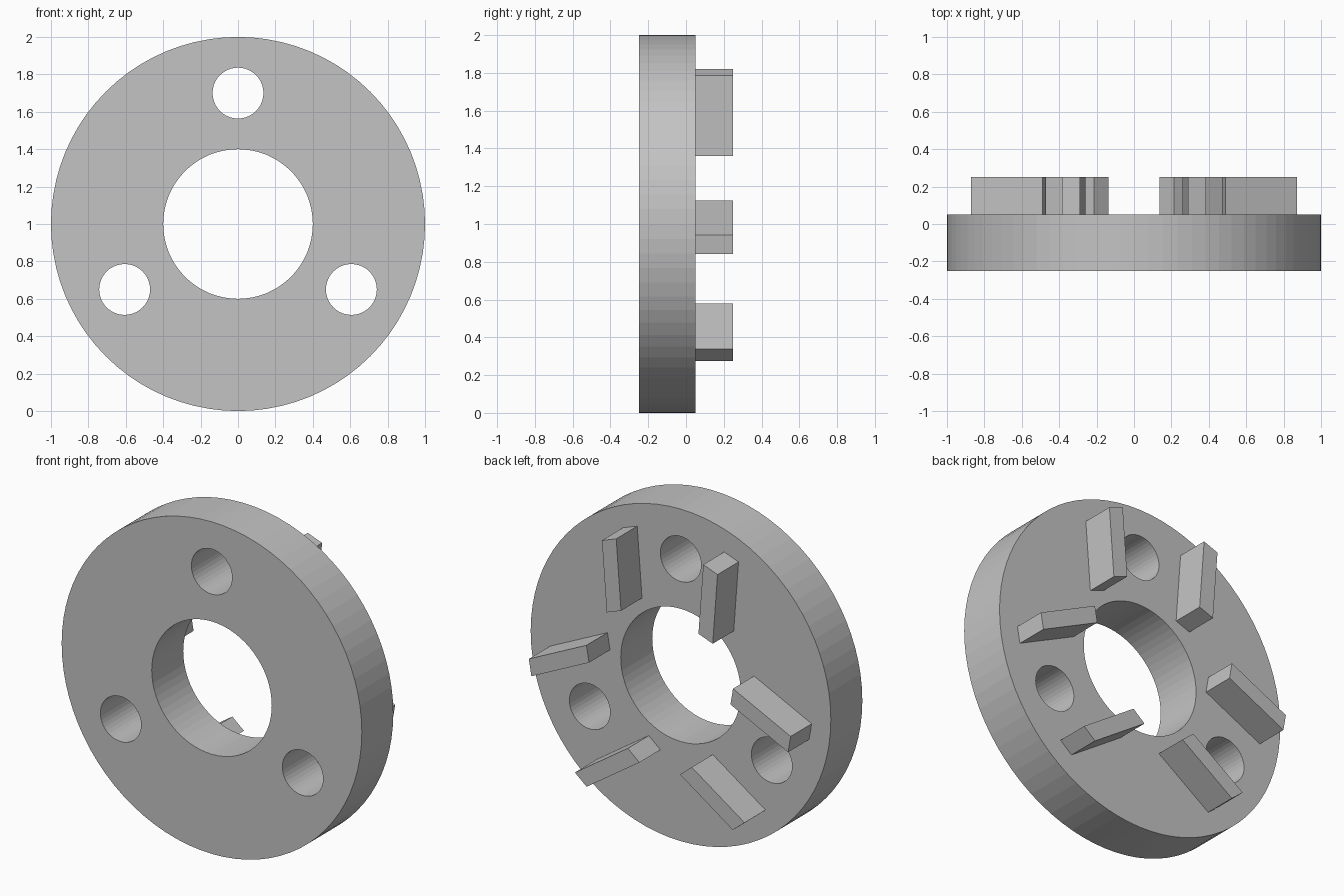
import bpy
import bmesh
from math import cos, sin, pi, radians
from mathutils import Matrix, Vector

default = bpy.data.objects.get("Cube")
if default:
    bpy.data.objects.remove(default, do_unlink=True)

CENTRE = Vector((0, 0, 1))
FRONT, FACE, TIP = -0.25, 0.05, 0.25   # depths along y

grey = bpy.data.materials.new("plain_grey")
grey.use_nodes = True
colour = (0.55, 0.55, 0.55, 1)
grey.diffuse_color = colour
grey.node_tree.nodes["Principled BSDF"].inputs["Base Color"].default_value = colour


def prism(name, outline, y0, y1):
    """Extrude an (x, z) outline, given about the disc centre, from y0 to y1."""
    bm = bmesh.new()
    face = bm.faces.new([bm.verts.new((x, y0, z)) for x, z in outline])
    side = bmesh.ops.extrude_face_region(bm, geom=[face])
    moved = [v for v in side["geom"] if isinstance(v, bmesh.types.BMVert)]
    bmesh.ops.translate(bm, verts=moved, vec=(0, y1 - y0, 0))
    bmesh.ops.recalc_face_normals(bm, faces=bm.faces)
    mesh = bpy.data.meshes.new(name)
    bm.to_mesh(mesh)
    bm.free()
    mesh.materials.append(grey)
    obj = bpy.data.objects.new(name, mesh)
    obj.location = CENTRE
    bpy.context.collection.objects.link(obj)
    return obj


def circle(radius, sides, x=0, z=0):
    return [(x + radius * cos(2 * pi * i / sides), z + radius * sin(2 * pi * i / sides))
            for i in range(sides)]


# Disc with a centre bore and three bolt holes
disc = prism("disc", circle(1, 80), FRONT, FACE)
holes = [circle(0.4, 64)]
for angle in (90, 210, 330):
    a = radians(angle)
    holes.append(circle(0.136, 40, 0.7 * cos(a), 0.7 * sin(a)))

cutters = []
for outline in holes:
    cutter = prism("hole_cutter", outline, FRONT - 0.1, FACE + 0.1)
    cutter.hide_render = True
    cut = disc.modifiers.new("hole", 'BOOLEAN')
    cut.operation = 'DIFFERENCE'
    cut.solver = 'EXACT'
    cut.object = cutter
    cutters.append(cutter)

bpy.context.view_layer.objects.active = disc
for cut in list(disc.modifiers):
    bpy.ops.object.modifier_apply(modifier=cut.name)
for cutter in cutters:
    bpy.data.objects.remove(cutter, do_unlink=True)

# Slanted lugs on the back, a mirrored pair beside each bolt hole
LUG = [(0.29, 0.82), (0.385, 0.785), (0.353, 0.36), (0.258, 0.395)]
for turn, place in enumerate(("top", "right", "left")):
    spin = Matrix.Rotation(radians(120 * turn), 2)
    for mirror, side in ((1, "a"), (-1, "b")):
        outline = [tuple(spin @ Vector((mirror * x, z))) for x, z in LUG]
        prism(f"{place}_lug_{side}", outline, FACE, TIP)
